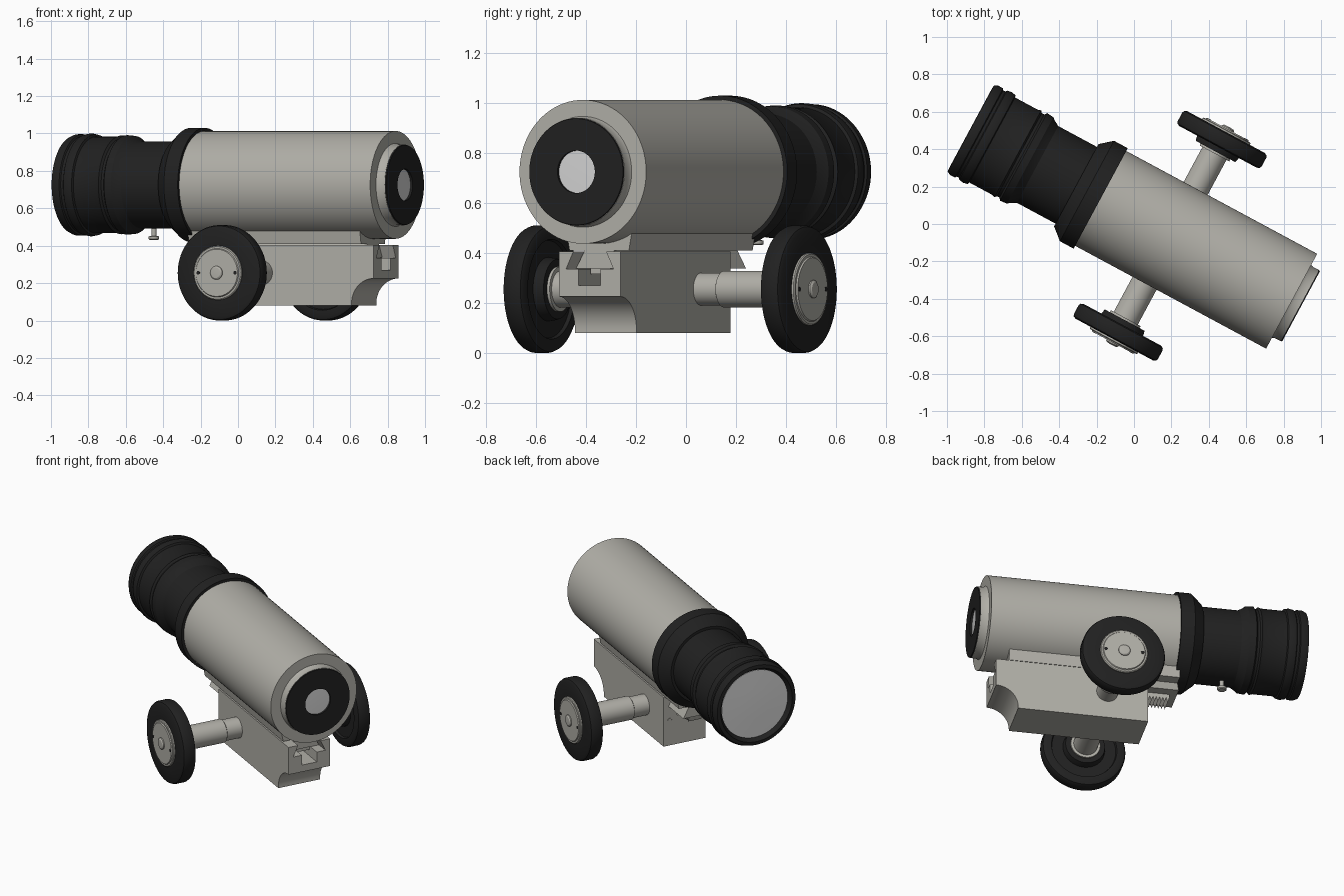
import bpy, bmesh, math
from mathutils import Matrix, Vector

if "Cube" in bpy.data.objects:
    bpy.data.objects.remove(bpy.data.objects["Cube"])

TURN = Matrix.Rotation(math.radians(-28.3), 4, 'Z')   # whole model is turned in plan
Y0, ZT = 0.036, 0.725                                  # centre plane, tube axis height


def material(name, c):
    m = bpy.data.materials.new(name)
    m.diffuse_color = (*c, 1)
    m.use_nodes = True
    m.node_tree.nodes["Principled BSDF"].inputs["Base Color"].default_value = m.diffuse_color
    return m


GREY = material("warm_grey", (0.44, 0.43, 0.39))
BLACK = material("soft_black", (0.015, 0.015, 0.015))
GLASS = material("pale_glass", (0.66, 0.66, 0.66))


def finish(name, bm, mat):
    bmesh.ops.recalc_face_normals(bm, faces=bm.faces)
    me = bpy.data.meshes.new(name)
    bm.to_mesh(me)
    bm.free()
    me.materials.append(mat)
    ob = bpy.data.objects.new(name, me)
    ob.matrix_world = TURN
    bpy.context.collection.objects.link(ob)
    return ob


def lathe(name, prof, centre, axis, mat, n=80):
    """Revolve (position, radius) points round an axis through centre."""
    place = {'X': lambda a, b, s: (s, a, b), 'Y': lambda a, b, s: (b, s, a),
             'Z': lambda a, b, s: (a, b, s)}[axis]
    bm = bmesh.new()
    rings = []
    for s, r in prof:
        k = 1 if r == 0 else n
        rings.append([bm.verts.new(Vector(centre) + Vector(place(
            r * math.cos(math.tau * i / n), r * math.sin(math.tau * i / n), s))) for i in range(k)])
    for A, B in zip(rings, rings[1:]):
        for i in range(n):
            j = (i + 1) % n
            if len(A) == 1 and len(B) == 1:
                break
            if len(A) == 1:
                bm.faces.new((A[0], B[i], B[j]))
            elif len(B) == 1:
                bm.faces.new((A[i], A[j], B[0]))
            else:
                bm.faces.new((A[i], A[j], B[j], B[i]))
    return finish(name, bm, mat)


def extrude(name, pts, lo, hi, axis, mat):
    """Extrude a closed profile: axis X takes (y, z) points, axis Y takes (x, z)."""
    bm = bmesh.new()
    def at(p, t):
        return (t, Y0 + p[0], p[1]) if axis == 'X' else (p[0], Y0 + t, p[1])
    a = [bm.verts.new(at(p, lo)) for p in pts]
    b = [bm.verts.new(at(p, hi)) for p in pts]
    bm.faces.new(a)
    bm.faces.new(b)
    for i in range(len(pts)):
        j = (i + 1) % len(pts)
        bm.faces.new((a[i], a[j], b[j], b[i]))
    return finish(name, bm, mat)


def mirror_profile(half):
    return half + [(-y, z) for y, z in reversed(half)]


axis_c = (0, Y0, ZT)

# main tube with stepped rear cap
lathe("main_tube", [(-0.24, 0), (-0.24, 0.288), (0.938, 0.288), (0.938, 0.222), (0.95, 0.216),
                    (0.988, 0.216), (0.988, 0.09), (0.97, 0.09), (0.97, 0)], axis_c, 'X', GREY)
lathe("rear_face_ring", [(0.985, 0.215), (0.995, 0.213), (0.995, 0.085), (0.972, 0.085)],
      axis_c, 'X', BLACK)
lathe("rear_lens", [(0.968, 0.086), (0.982, 0.086), (0.984, 0)], axis_c, 'X', GLASS)

# black collar and stepped front barrel
lathe("front_barrel", [(-0.2215, 0.28), (-0.2215, 0.305), (-0.305, 0.305), (-0.37, 0.25),
                       (-0.37, 0.233), (-0.605, 0.233), (-0.635, 0.25), (-0.65, 0.262),
                       (-0.69, 0.266), (-0.70, 0.252), (-0.715, 0.252), (-0.725, 0.264),
                       (-0.74, 0.258), (-0.88, 0.258), (-0.885, 0.27), (-0.91, 0.275),
                       (-0.935, 0.27), (-0.94, 0.262), (-0.955, 0.262), (-0.96, 0.271),
                       (-0.99, 0.271), (-1.01, 0.262), (-1.012, 0.24), (-0.985, 0.222),
                       (-0.98, 0)], axis_c, 'X', BLACK)
lathe("front_lens", [(-0.978, 0.221), (-0.988, 0.221), (-0.991, 0.1), (-0.992, 0)],
      axis_c, 'X', GLASS)

# thumb screw under the barrel
lathe("thumb_screw", [(0.51, 0), (0.51, 0.013), (0.452, 0.013), (0.45, 0.028), (0.436, 0.028),
                      (0.431, 0.022), (0.431, 0)], (-0.53, Y0, 0), 'Z', GREY, 32)

# base block with scooped lower rear corner
arc = [(0.88 - 0.135 * math.cos(t), 0.09 + 0.135 * math.sin(t))
       for t in (math.pi / 2 * i / 16 for i in range(17))]
block = extrude("base_block", [(-0.05, 0.08), (0.745, 0.08)] + arc + [(0.88, 0.405), (-0.05, 0.405)],
                -0.14, 0.14, 'Y', GREY)

# dovetail slot cut along the block
slot = extrude("slot_cutter", mirror_profile([(0.05, 0.27), (0.05, 0.335), (0.108, 0.335),
                                              (0.068, 0.42)]), -0.3, 1.0, 'X', GREY)
cut = block.modifiers.new("slot", 'BOOLEAN')
cut.object = slot
cut.operation = 'DIFFERENCE'
cut.solver = 'EXACT'
dg = bpy.context.evaluated_depsgraph_get()
cut_mesh = bpy.data.meshes.new_from_object(block.evaluated_get(dg))
block.modifiers.clear()
block.data = cut_mesh
bpy.data.objects.remove(slot)

# sliding rail that carries the tube
extrude("dovetail_rail", mirror_profile([(0.105, 0.338), (0.066, 0.41), (0.135, 0.41),
                                         (0.15, 0.49), (0.06, 0.49)]), -0.245, 0.80, 'X', GREY)

# rack teeth under the rail
teeth = [(0.79, 0.345), (-0.20, 0.345)]
for i in range(8):
    x = -0.20 + 0.02 * i
    teeth += [(x, 0.315), (x + 0.01, 0.285)]
teeth += [(-0.04, 0.315), (0.79, 0.315)]
extrude("rack", teeth, -0.045, 0.045, 'Y', GREY)

# set screw on the front end of the block
lathe("set_screw", [(-0.045, 0.02), (-0.053, 0.02), (-0.053, 0.012), (-0.051, 0.012), (-0.051, 0)],
      (0, Y0 + 0.095, 0.24), 'X', GREY, 24)

# axles and wheels on both sides
XW, ZW = 0.2, 0.255
for side, tag in ((1, "left"), (-1, "right")):
    c = (XW, Y0, ZW)

    def turned(part, prof, mat, centre=c, n=80):
        lathe(part + "_" + tag, [(side * s, r) for s, r in prof], centre, 'Y', mat, n)

    turned("axle", [(0.10, 0), (0.10, 0.065), (0.24, 0.065), (0.245, 0.073), (0.50, 0.073),
                    (0.50, 0.09), (0.56, 0.09), (0.56, 0)], GREY)
    turned("tyre", [(0.512, 0.085), (0.512, 0.12), (0.53, 0.125), (0.555, 0.128), (0.555, 0.195),
                    (0.54, 0.20), (0.54, 0.235), (0.547, 0.25), (0.558, 0.255), (0.612, 0.255),
                    (0.623, 0.25), (0.63, 0.235), (0.63, 0.14), (0.62, 0)], BLACK)
    turned("hub_cap", [(0.62, 0.145), (0.638, 0.145), (0.642, 0.14), (0.642, 0.13),
                       (0.648, 0.126), (0.648, 0)], GREY)
    turned("hub_button", [(0.645, 0.036), (0.654, 0.036), (0.66, 0.028), (0.662, 0)], GREY, n=32)
    for k in (-1, 1):
        turned("hub_hole_%s" % ("a" if k < 0 else "b"), [(0.645, 0.01), (0.6495, 0.01), (0.6495, 0)],
               BLACK, (XW + k * 0.112, Y0, ZW), 16)

# smooth round surfaces, keep hard edges
for ob in bpy.context.collection.objects:
    ob.select_set(True)
    bpy.context.view_layer.objects.active = ob
bpy.ops.object.shade_smooth_by_angle(angle=math.radians(28))
